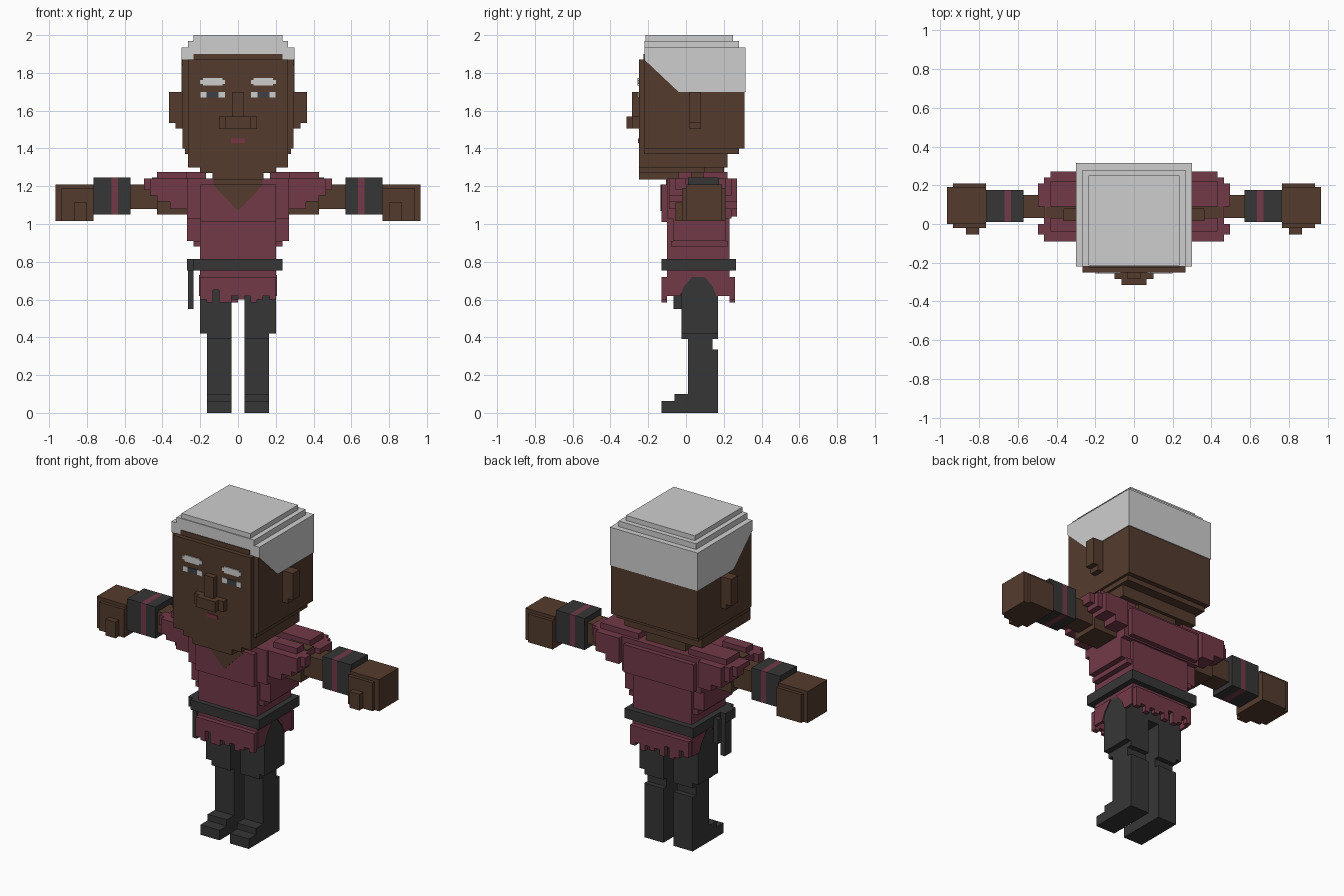
import bpy, bmesh, random

random.seed(4)


def material(name, r, g, b):
    m = bpy.data.materials.new(name)
    lin = [((c / 255 + 0.055) / 1.055) ** 2.4 for c in (r, g, b)]
    m.diffuse_color = (*lin, 1)
    return m


SKIN = material("brown_skin", 84, 59, 45)
RED = material("crimson_cloth", 114, 58, 72)
DARK = material("charcoal_cloth", 54, 54, 54)
WHITE = material("white_hair", 206, 206, 206)
IRIS = material("grey_iris", 62, 64, 70)
LIP = material("dark_pink_lip", 122, 52, 68)


def finish(bm, name, mat):
    bmesh.ops.recalc_face_normals(bm, faces=bm.faces)
    me = bpy.data.meshes.new(name)
    bm.to_mesh(me)
    bm.free()
    me.materials.append(mat)
    ob = bpy.data.objects.new(name, me)
    bpy.context.collection.objects.link(ob)
    return ob


def blocks(name, mat, boxes, mirror=False):
    """Blocks given as (x0, x1, y0, y1, z0, z1); mirror repeats them across x."""
    bm = bmesh.new()
    for x0, x1, y0, y1, z0, z1 in boxes:
        for a, b in ([(x0, x1), (-x1, -x0)] if mirror else [(x0, x1)]):
            vs = bmesh.ops.create_cube(bm, size=1)["verts"]
            for v in vs:
                v.co.x = (a + b) / 2 + v.co.x * (b - a)
                v.co.y = (y0 + y1) / 2 + v.co.y * (y1 - y0)
                v.co.z = (z0 + z1) / 2 + v.co.z * (z1 - z0)
    return finish(bm, name, mat)


def prism(name, mat, profile, axis, lo, hi):
    """Extrude a 2D profile (x,z or y,z) along the y or x axis."""
    bm = bmesh.new()
    def put(p, d):
        return (d, p[0], p[1]) if axis == "x" else (p[0], d, p[1])
    f = bm.faces.new([bm.verts.new(put(p, lo)) for p in profile])
    ext = bmesh.ops.extrude_face_region(bm, geom=[f])["geom"]
    for v in ext:
        if isinstance(v, bmesh.types.BMVert):
            v.co["xyz".index(axis)] = hi
    return finish(bm, name, mat)


# Head: skull, stepped jaw and forehead
blocks("head", SKIN, [
    (-.295, .295, -.22, .31, 1.40, 1.87),
    (-.265, .265, -.25, -.22, 1.30, 1.87),
    (-.235, .235, -.224, -.20, 1.86, 1.90),
    (-.28, .28, -.22, .28, 1.37, 1.40),
    (-.265, .265, -.22, .22, 1.30, 1.37),
    (-.20, .20, -.25, .10, 1.27, 1.30),
    (-.135, .135, -.25, .08, 1.235, 1.27)])
blocks("neck", SKIN, [(-.135, .135, -.03, .20, 1.18, 1.33)])
blocks("nose", SKIN, [
    (-.033, .033, -.285, -.25, 1.57, 1.70),
    (-.10, .10, -.285, -.25, 1.505, 1.57),
    (-.065, .065, -.315, -.285, 1.505, 1.57)])
blocks("ears", SKIN, [
    (.295, .365, .015, .08, 1.535, 1.70),
    (.295, .33, .015, .08, 1.505, 1.535)], True)

# Hair: slanted temples below a stepped cap
prism("hair_sides", WHITE, [(-.22, 1.87), (-.04, 1.70), (.314, 1.70),
                            (.314, 1.935), (-.22, 1.935)], "x", -.30, .30)
blocks("hair_top", WHITE, [
    (-.265, .265, -.22, .28, 1.93, 1.97),
    (-.235, .235, -.215, .25, 1.97, 2.0)])

# Face details as thin plates
blocks("eyebrows", WHITE, [
    (.068, .20, -.255, -.25, 1.742, 1.763),
    (.083, .186, -.256, -.25, 1.733, 1.772)], True)
blocks("eye_whites", WHITE, [
    (.070, .102, -.254, -.25, 1.67, 1.70),
    (.166, .198, -.254, -.25, 1.67, 1.70)], True)
blocks("irises", IRIS, [(.102, .166, -.254, -.25, 1.67, 1.70)], True)
blocks("mouth", LIP, [(-.037, .037, -.254, -.25, 1.43, 1.452)])

# Shirt body, tapering to the waist
blocks("shirt_body", RED, [
    (-.27, .27, -.10, .24, 1.03, 1.24),
    (-.20, .20, -.13, -.10, 1.01, 1.21),
    (-.24, .24, .24, .27, 1.04, 1.21),
    (-.27, .27, -.07, .21, .91, 1.03),
    (-.235, .235, -.08, .22, .88, .91),
    (-.20, .20, -.10, .23, .72, 1.03)])
prism("neckline", SKIN, [(-.135, 1.21), (0, 1.07), (.135, 1.21)], "y", -.136, -.13)
blocks("chest_opening", SKIN, [(-.13, .13, -.105, .0, 1.20, 1.246)])

# Sleeves with stepped ends and raised shoulder folds
blocks("sleeves", RED, [
    (.27, .36, -.09, .27, 1.08, 1.24),
    (.36, .43, -.09, .27, 1.12, 1.24),
    (.43, .465, -.09, .24, 1.15, 1.24),
    (.465, .497, -.055, .00, 1.18, 1.24),
    (.465, .497, .09, .21, 1.18, 1.24),
    (.27, .43, -.04, .03, 1.24, 1.275),
    (.17, .43, .09, .22, 1.24, 1.275)], True)

# Arms, banded wrists and fists
blocks("arms", SKIN, [
    (.25, .58, .03, .15, 1.08, 1.21),
    (.27, .43, .00, .17, 1.05, 1.12),
    (.30, .455, .03, .09, 1.20, 1.246)], True)
blocks("wristbands", DARK, [
    (.57, .635, .01, .175, 1.05, 1.245),
    (.67, .765, .01, .175, 1.05, 1.245)], True)
blocks("wrist_stripes", RED, [(.635, .67, .01, .175, 1.05, 1.245)], True)
blocks("hands", SKIN, [
    (.765, .965, .0, .19, 1.015, 1.21),
    (.765, .935, -.02, .21, 1.015, 1.19),
    (.80, .868, -.055, -.02, 1.015, 1.115)], True)

# Belt and hanging strap
blocks("belt", DARK, [
    (-.235, .235, -.13, .265, .755, .815)])
blocks("belt_strap", DARK, [
    (-.27, -.235, -.10, .0, .755, .815),
    (-.265, -.235, -.065, .0, .55, .755),
    (-.265, -.235, .03, .065, .65, .80)])

# Ragged tunic skirt, split at the sides
hem = [(-.20, .20, -.13, -.09, .66, .72), (-.20, .20, .21, .26, .66, .72)]
step = .40 / 12
for i in range(12):
    x = -.20 + i * step
    hem.append((x, x + step, -.13, -.10, random.choice((.585, .60, .62, .65)), .67))
    hem.append((x, x + step, .23, .26, random.choice((.585, .60, .62, .65)), .67))
blocks("skirt_hem", RED, hem)
for i, (y, s) in enumerate(((-.10, 1), (.23, -1))):
    slit = [(y, .62), (y + s * .07, .62), (y + s * .09, .67), (y + s * .14, .73), (y, .73)]
    for side in (-1, 1):
        prism("skirt_side", RED, slit, "x", side * .19, side * .206)

# Legs and boots
blocks("trousers", DARK, [
    (.035, .20, -.025, .17, .42, .74),
    (.0, .035, -.025, .17, .60, .74),
    (.035, .165, -.025, .17, .39, .42),
    (.035, .165, .01, .14, .33, .39)], True)
blocks("boots", DARK, [
    (.035, .165, .01, .17, .0, .335),
    (.035, .165, -.06, .01, .0, .10),
    (.035, .165, -.13, -.06, .0, .062)], True)
